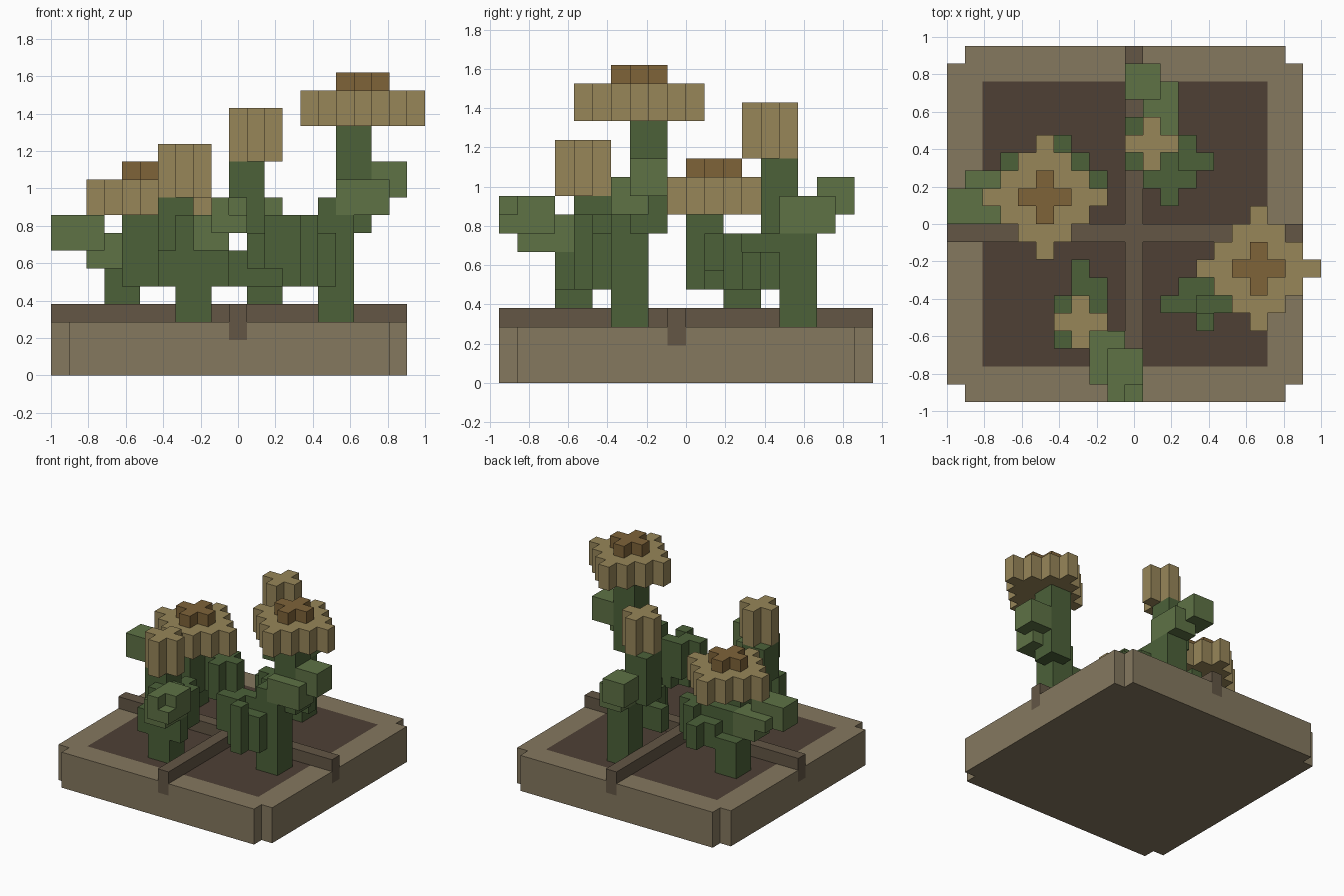
import bpy, bmesh
from mathutils import Vector

if "Cube" in bpy.data.objects:
    bpy.data.objects.remove(bpy.data.objects["Cube"])

U = 2 / 21                                  # edge length of one cube cell
ORIGIN = Vector((-1.0, -10 * U, 0.0))


def box(i0, i1, j0, j1, k0, k1):
    """Set of cells, inclusive ranges on every axis."""
    return {(i, j, k) for i in range(i0, i1 + 1)
            for j in range(j0, j1 + 1) for k in range(k0, k1 + 1)}


def diamond(ci, cj, r, k0, k1):
    """Stepped diamond of cells; r = 1 gives a plus."""
    return {c for c in box(ci - r, ci + r, cj - r, cj + r, k0, k1)
            if abs(c[0] - ci) + abs(c[1] - cj) <= r}


def material(name, hex_rgb):
    m = bpy.data.materials.new(name)
    rgb = [((hex_rgb >> s) & 255) / 255 for s in (16, 8, 0)]
    m.diffuse_color = [((c + 0.055) / 1.055) ** 2.4 for c in rgb] + [1]
    m.use_nodes = True
    m.node_tree.nodes["Principled BSDF"].inputs["Base Color"].default_value = m.diffuse_color
    return m


def build(name, cells, mat):
    """Closed skin around a set of cells, with flat areas merged."""
    bm = bmesh.new()
    verts = {}

    def vert(p):
        if p not in verts:
            verts[p] = bm.verts.new(ORIGIN + Vector(p) * U)
        return verts[p]

    for c in sorted(cells):
        for axis in range(3):
            b, d = (axis + 1) % 3, (axis + 2) % 3
            for side in (0, 1):
                n = list(c)
                n[axis] += 1 if side else -1
                if tuple(n) in cells:
                    continue
                ring = []
                for s, t in ((0, 0), (1, 0), (1, 1), (0, 1)):
                    p = list(c)
                    p[axis] += side
                    p[b] += s
                    p[d] += t
                    ring.append(vert(tuple(p)))
                bm.faces.new(ring if side else ring[::-1])
    bmesh.ops.dissolve_limit(bm, angle_limit=0.01, verts=bm.verts[:], edges=bm.edges[:])
    me = bpy.data.meshes.new(name)
    bm.to_mesh(me)
    bm.free()
    me.materials.append(mat)
    ob = bpy.data.objects.new(name, me)
    bpy.context.collection.objects.link(ob)


RIM = material("rim_wood", 0x85785F)
SOIL = material("soil", 0x4E4035)
BAR = material("divider_wood", 0x635645)
STEM = material("stem_green", 0x4C6139)
LEAF = material("leaf_green", 0x5E7245)
PETAL = material("petal_tan", 0x978659)
CORE = material("core_brown", 0x7E6339)

# Planter: notched tray, soil and crossing dividers
soil = box(2, 17, 2, 17, 1, 2)
bars = box(0, 19, 9, 9, 3, 3) | box(10, 10, 0, 19, 3, 3)
bars |= {(0, 9, 2), (19, 9, 2), (10, 0, 2), (10, 19, 2)}
tray = box(0, 19, 1, 18, 0, 2) | box(1, 18, 0, 19, 0, 2)
build("planter_tray", tray - soil - bars, RIM)
build("soil_bed", soil, SOIL)
build("divider_cross", bars, BAR)

# Stems with their low side sprouts
stems = {
    "right": box(15, 16, 6, 7, 3, 9) | box(16, 17, 7, 8, 8, 13)
    | diamond(14, 5, 1, 5, 7) | box(12, 13, 5, 5, 6, 8)
    | box(13, 14, 6, 6, 6, 8) | box(14, 14, 4, 4, 6, 8),
    "left": box(3, 4, 12, 13, 3, 5) | box(4, 5, 11, 12, 5, 7)
    | box(4, 5, 10, 11, 5, 8) | diamond(6, 13, 1, 5, 6) | diamond(7, 12, 1, 5, 7),
    "back": box(11, 12, 15, 16, 3, 9) | box(10, 11, 14, 15, 8, 11)
    | diamond(13, 13, 1, 5, 6) | diamond(12, 12, 1, 6, 7)
    | box(10, 11, 13, 13, 5, 6) | box(12, 12, 13, 14, 5, 7),
    "front": box(7, 8, 3, 4, 3, 8) | box(6, 7, 4, 5, 7, 9)
    | box(7, 7, 4, 7, 5, 7) | box(8, 8, 5, 6, 5, 7)
    | box(6, 6, 5, 5, 5, 7) | box(6, 9, 3, 3, 5, 6),
}
# Stepped leaves reaching outwards
leaves = {
    "right": box(16, 18, 6, 7, 9, 10) | box(18, 19, 7, 8, 10, 11),
    "left": box(2, 3, 11, 12, 6, 7) | box(1, 3, 11, 12, 7, 7) | box(0, 2, 10, 11, 7, 8),
    "back": box(11, 12, 15, 17, 8, 9) | box(10, 11, 17, 18, 9, 10),
    "front": (box(8, 9, 1, 3, 7, 8) | box(9, 10, 0, 2, 8, 9)) - {(10, 0, 9)},
}
for side in stems:
    build(side + "_stem", stems[side] - leaves[side], STEM)
    build(side + "_leaf", leaves[side], LEAF)

# Two open flowers with raised cores, two closed buds
for side, ci, cj, k in (("right", 17, 7, 14), ("left", 5, 11, 9)):
    build(side + "_flower_petals", diamond(ci, cj, 3, k, k + 1), PETAL)
    build(side + "_flower_core", diamond(ci, cj, 1, k + 2, k + 2), CORE)
for side, ci, cj, k in (("back", 11, 14, 12), ("front", 7, 4, 10)):
    build(side + "_bud", diamond(ci, cj, 1, k, k + 2), PETAL)
